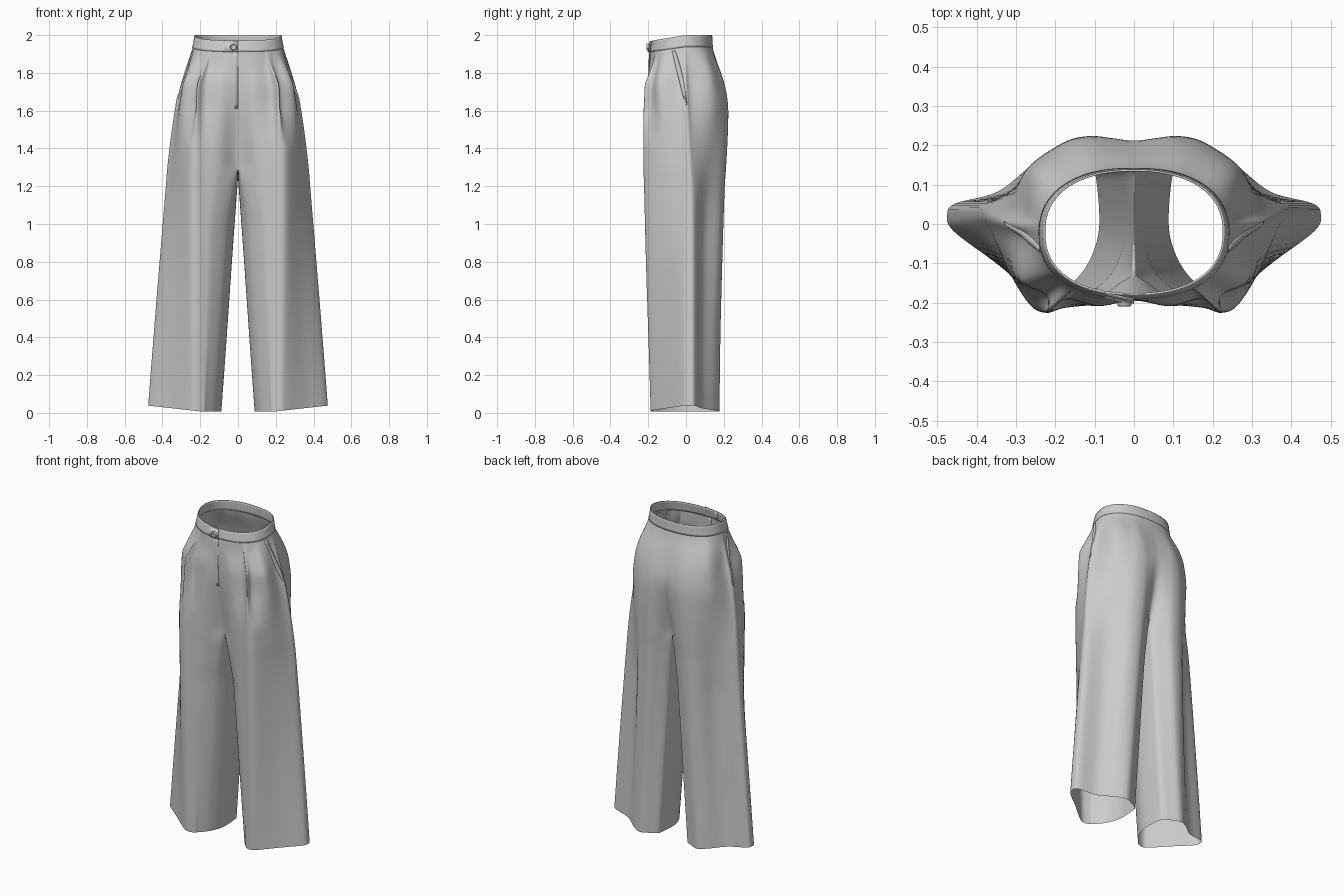
import bpy, bmesh, math
from mathutils import Vector

cube = bpy.data.objects.get("Cube")
if cube:
    bpy.data.objects.remove(cube)

cloth = bpy.data.materials.new("grey cloth")
cloth.use_nodes = True
grey = (0.6, 0.6, 0.6, 1)
cloth.diffuse_color = grey
cloth.node_tree.nodes["Principled BSDF"].inputs["Base Color"].default_value = grey

CROTCH = 1.3
# height, half width, crease x, crease y, back y, centre front y, centre back y, inner gap, bulge
LEVELS = [
    (0.0, .475, .225, -.187, .177, -.115, .125, .088, .01),
    (0.4, .447, .225, -.199, .182, -.12, .125, .06, .01),
    (0.8, .415, .225, -.212, .192, -.125, .125, .033, .012),
    (1.2, .382, .225, -.222, .205, -.13, .13, .006, .016),
    (CROTCH, .374, .225, -.225, .212, -.135, .14, 0, .018),
    (1.5, .35, .222, -.225, .222, -.168, .19, 0, .022),
    (1.65, .325, .218, -.219, .22, -.19, .212, 0, .028),
    (1.8, .284, .208, -.21, .188, -.195, .182, 0, .035),
    (1.93, .242, .17, -.175, .145, -.19, .142, 0, .04),
    (2.0, .228, .15, -.16, .135, -.178, .136, 0, .04),
]


def clamp(v):
    return max(0.0, min(1.0, v))


def spline(a, b, c, d, t):
    return b + (c - a) * t / 2 + (a * 2 - b * 5 + c * 4 - d) * t * t / 2 + (b * 3 - a - c * 3 + d) * t ** 3 / 2


def level(z):
    """Measurements of the garment at a height."""
    last = len(LEVELS) - 1
    i = next((k for k in range(last) if z <= LEVELS[k + 1][0]), last - 1)
    lo, hi = LEVELS[i], LEVELS[i + 1]
    before, after = LEVELS[max(i - 1, 0)], LEVELS[min(i + 2, last)]
    span = hi[0] - lo[0]
    t = (z - lo[0]) / span
    out = []
    for k in range(1, len(lo)):
        m0 = (hi[k] - before[k]) / (hi[0] - before[0]) * span
        m1 = (after[k] - lo[k]) / (after[0] - lo[0]) * span
        s = t * t * (3 - 2 * t)
        out.append(lo[k] + (hi[k] - lo[k]) * s + m0 * t * (1 - t) ** 2 - m1 * t * t * (1 - t))
    return out


def settle(x, y, z):
    """Dip the front of the waist and lift the outside of the hem."""
    dip = 0.03 * clamp((z - 1.6) / 0.4) * clamp(-y / 0.18)
    lift = (0.008 + 0.03 * clamp((x - 0.2) / 0.27)) * clamp(1 - z / 0.4)
    return Vector((x, y, z - dip + lift))


def flare(z, t):
    """How far the inside leg opens towards the back (t = 0) and the front (t = 1)."""
    reach = 0.01 if t < 0.5 else 0.038
    return reach * (1 - 2 * t) ** 2 * clamp((CROTCH - z) / 0.3)


def to_oval(p, w, fc, bc):
    """Project a section point onto the oval of the waist."""
    mid, ry = (fc + bc) / 2, (bc - fc) / 2
    d = Vector((p.x / w, (p.y - mid) / ry))
    power = 2.3
    size = (abs(d.x) ** power + abs(d.y) ** power) ** (1 / power)
    return Vector((d.x / size * w, mid + d.y / size * ry))


def outer_half(z, steps=6):
    """Section from the centre front round the outside to the centre back."""
    w, xc, f, b, fc, bc, gap, k = level(z)
    gap = max(gap, 0) if z < CROTCH else 0
    front, back = gap + flare(z, 1), gap + flare(z, 0)
    pleat = clamp((z - 1.42) / 0.2) * clamp((1.95 - z) / 0.06)
    side = 0.022 - 0.035 * clamp((z - 1.2) / 0.8)
    xb = 0.115 + gap
    kb = k - 0.028 * clamp((1.6 - z) / 0.6)
    ctrl = [
        (front, fc),
        (front + (xc - front) * 0.42, fc + (f - fc) * 0.65),
        (xc - 0.045, f + 0.012 + 0.014 * pleat),
        (xc, f - 0.003 * pleat),
        (xc + 0.04 - 0.032 * pleat, f + 0.02 + 0.016 * pleat),
        ((xc + w) / 2 + k, (f + side) / 2 - k),
        (w - 0.016, side - 0.04),
        (w, side),
        (w - 0.02, side + 0.03),
        (w * 0.6 + xb * 0.4 + kb, side * 0.5 + b * 0.5 + kb),
        (xb + (w - xb) * (0.3 - gap), b - 0.018 - gap * 0.12),
        (xb, b),
        ((back + xb) / 2, bc + (b - bc) * 0.65),
        (back, bc),
    ]
    pts = [Vector(p) for p in ctrl]
    if z < CROTCH:
        ends = Vector((gap, fc * 0.4)), Vector((gap, bc * 0.4))
    else:
        ends = Vector((-pts[1].x, pts[1].y)), Vector((-pts[-2].x, pts[-2].y))
    pts = [ends[0]] + pts + [ends[1]]
    flat = [spline(*pts[i:i + 4], s / steps) for i in range(len(pts) - 3) for s in range(steps)]
    flat.append(pts[-2])
    oval = clamp((z - 1.75) / 0.18)
    if oval:
        flat = [p.lerp(to_oval(p, w, fc, bc), oval) for p in flat]
    return [settle(max(p.x, 0), p.y, z) for p in flat]


def inner_half(z, count=14):
    """Inside leg from back to front, sagging under the crotch."""
    m = level(z)
    fc, bc, gap = m[4], m[5], max(m[6], 0)
    sag = 0.045 * (z / CROTCH) ** 3
    row = []
    for i in range(1, count):
        t = i / count
        x = 0 if z >= CROTCH else gap + flare(z, t)
        row.append(settle(x, bc + (fc - bc) * t, z - sag * math.sin(math.pi * t)))
    return row


def finish(name, bm, mirror=True, thick=0):
    bmesh.ops.recalc_face_normals(bm, faces=bm.faces)
    mesh = bpy.data.meshes.new(name)
    bm.to_mesh(mesh)
    bm.free()
    obj = bpy.data.objects.new(name, mesh)
    bpy.context.collection.objects.link(obj)
    mesh.materials.append(cloth)
    if mirror:
        obj.modifiers.new("mirror", 'MIRROR').use_clip = True
    if thick:
        solid = obj.modifiers.new("thickness", 'SOLIDIFY')
        solid.thickness, solid.offset = thick, 0
    bpy.ops.object.select_all(action='DESELECT')
    obj.select_set(True)
    bpy.context.view_layer.objects.active = obj
    bpy.ops.object.shade_smooth_by_angle(angle=math.radians(60))
    return obj


def skin(bm, rows):
    """Bridge rows of vertices; longer rows are closed loops."""
    rows = [[bm.verts.new(p) for p in row] for row in rows]
    for a, b in zip(rows, rows[1:]):
        n = min(len(a), len(b))
        closed = len(a) == len(b) and n > OUTER
        for i in range(n if closed else n - 1):
            j = (i + 1) % n
            bm.faces.new((a[i], a[j], b[j], b[i]))


OUTER = len(outer_half(1))

# Trouser legs and hips
low = [CROTCH * i / 30 for i in range(31)]
high = [CROTCH + (1.945 - CROTCH) * i / 24 for i in range(1, 25)]
bm = bmesh.new()
skin(bm, [outer_half(z) + inner_half(z) for z in low] + [outer_half(z) for z in high])
finish("trousers", bm)

# Waistband
bm = bmesh.new()
skin(bm, [outer_half(z) for z in (1.938, 1.95, 1.97, 1.99, 2.0)])
finish("waistband", bm, thick=0.005)


def at_side(z, y, lift):
    """Point on the outside of the hip at a given depth."""
    row = outer_half(z)
    i = min(range(OUTER // 3, OUTER * 3 // 4), key=lambda k: abs(row[k].y - y))
    j = i + 1 if row[i].y < y else i - 1
    t = (y - row[i].y) / (row[j].y - row[i].y)
    return row[i].lerp(row[j], t) + Vector((lift, -lift * 0.4, 0))


def front_strip(z, width, shares, raised):
    """Row on the right front panel, raised at the centre and sunk at its far end."""
    row = outer_half(z)
    strip = []
    for s in shares:
        x = width * s
        i = next(k for k in range(OUTER) if row[k + 1].x >= x)
        p = row[i].lerp(row[i + 1], (x - row[i].x) / (row[i + 1].x - row[i].x))
        strip.append(Vector((-x, p.y - raised * (1 - s) + 0.003 * s, p.z)))
    return strip


# Slanted pocket openings
bm = bmesh.new()
pocket = []
for i in range(17):
    t = i / 16
    z, y = 1.925 - 0.295 * t, -0.065 + 0.07 * t
    swell = math.sin(math.pi * (0.2 + 0.8 * t))
    pocket.append([at_side(z, y - 0.012, -0.002), at_side(z, y, 0.001 + 0.004 * swell),
                   at_side(z, y + 0.014 * swell, -0.001)])
skin(bm, pocket)
finish("pocket_welts", bm, thick=0.002)

# Fly flap lying over the centre seam
bm = bmesh.new()
skin(bm, [front_strip(1.937 - 0.027 * i, 0.045, (0, 0.5, 1), 0.005 * (1 - i / 12)) for i in range(13)])
finish("fly_flap", bm, mirror=False, thick=0.001)

# Overlapping end of the waistband
bm = bmesh.new()
skin(bm, [front_strip(z, 0.1, (0, 0.3, 0.6, 1), 0.012) for z in (1.937, 1.965, 1.998)])
finish("waistband_tab", bm, mirror=False, thick=0.004)

# Button: a lathed rim and dished centre
bm = bmesh.new()
profile = [(0.001, 0.004), (0.009, 0.004), (0.012, 0.008), (0.015, 0.008), (0.018, 0.004), (0.018, -0.004)]
ring = [[Vector((r * math.cos(a), -h, r * math.sin(a))) for r, h in profile]
        for a in (math.tau * i / 24 for i in range(25))]
skin(bm, ring)
bmesh.ops.remove_doubles(bm, verts=bm.verts, dist=0.0005)
button = finish("button", bm, mirror=False)
button.location = (-0.024, -0.202, 1.937)
